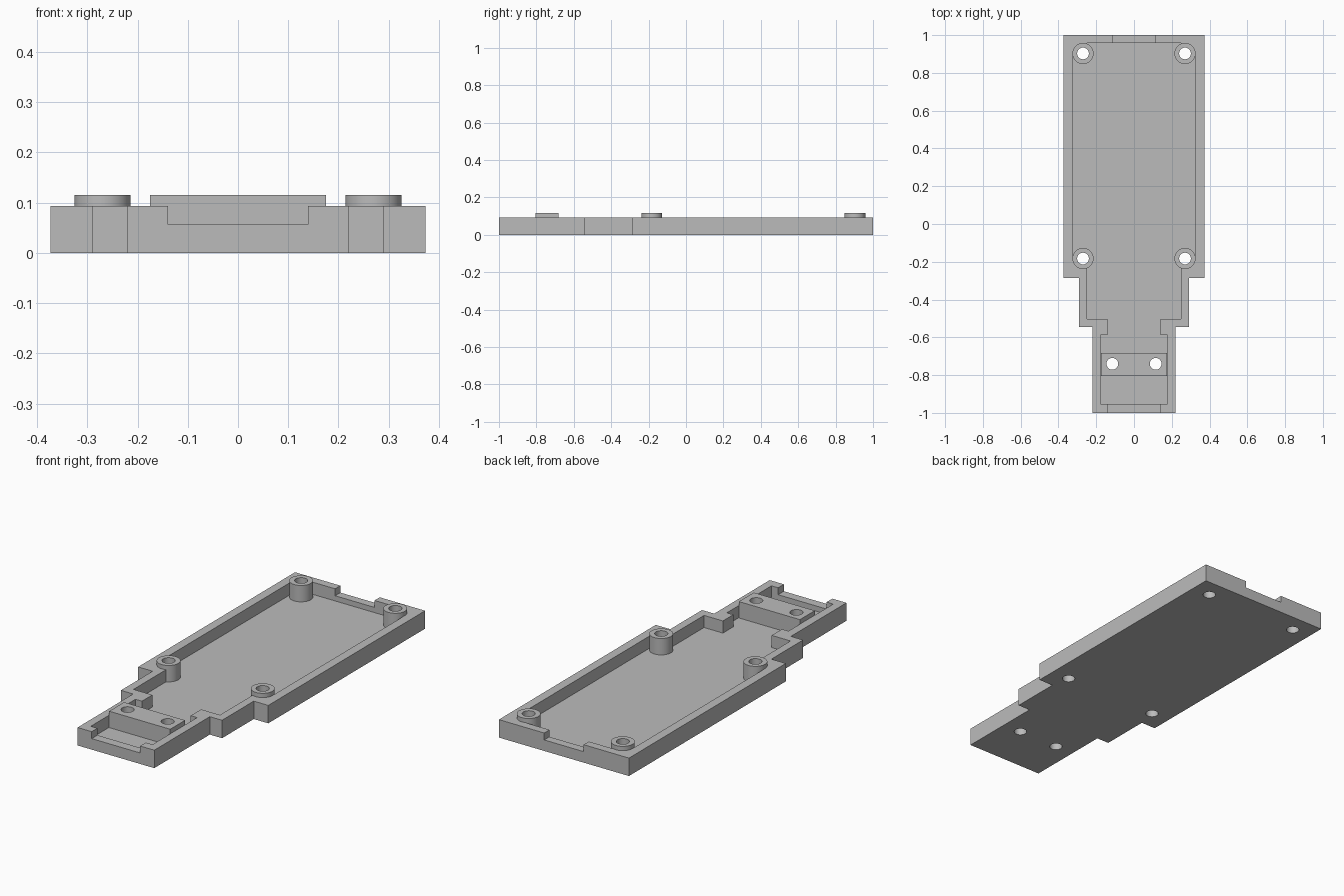
import bpy
import bmesh

cube = bpy.data.objects.get("Cube")
if cube:
    bpy.data.objects.remove(cube, do_unlink=True)

WALL_TOP, FLOOR, NOTCH, PART_TOP = 0.093, 0.03, 0.057, 0.115

grey = bpy.data.materials.new("plain grey")
grey.use_nodes = True
grey.diffuse_color = (0.5, 0.5, 0.5, 1)
bsdf = next(n for n in grey.node_tree.nodes if n.type == 'BSDF_PRINCIPLED')
bsdf.inputs["Base Color"].default_value = (0.5, 0.5, 0.5, 1)


def finish(name, bm):
    bmesh.ops.recalc_face_normals(bm, faces=bm.faces)
    mesh = bpy.data.meshes.new(name)
    bm.to_mesh(mesh)
    bm.free()
    mesh.materials.append(grey)
    obj = bpy.data.objects.new(name, mesh)
    bpy.context.collection.objects.link(obj)
    return obj


def prism(name, half, z0, z1):
    """Extrude a half outline mirrored across x = 0."""
    outline = half + [(-x, y) for x, y in reversed(half)]
    bm = bmesh.new()
    face = bm.faces.new([bm.verts.new((x, y, z0)) for x, y in outline])
    ext = bmesh.ops.extrude_face_region(bm, geom=[face])
    verts = [v for v in ext["geom"] if isinstance(v, bmesh.types.BMVert)]
    bmesh.ops.translate(bm, verts=verts, vec=(0, 0, z1 - z0))
    return finish(name, bm)


def box(name, w, y0, y1, z0, z1):
    return prism(name, [(w, y0), (w, y1)], z0, z1)


def cylinder(name, x, y, r, z0, z1):
    bm = bmesh.new()
    bmesh.ops.create_cone(bm, cap_ends=True, segments=40, radius1=r, radius2=r,
                          depth=z1 - z0)
    bmesh.ops.translate(bm, verts=bm.verts, vec=(x, y, (z0 + z1) / 2))
    return finish(name, bm)


def boolean(obj, other, operation='DIFFERENCE'):
    other.hide_render = True
    mod = obj.modifiers.new("cut", 'BOOLEAN')
    mod.operation, mod.solver, mod.object = operation, 'EXACT', other
    bpy.context.view_layer.update()
    ev = obj.evaluated_get(bpy.context.evaluated_depsgraph_get())
    mesh = bpy.data.meshes.new_from_object(ev)
    obj.modifiers.clear()
    obj.data = mesh
    bpy.data.objects.remove(other, do_unlink=True)


# Stepped tray body
tray = prism("tray", [(0.22, -1), (0.22, -0.545), (0.29, -0.545),
                      (0.29, -0.285), (0.373, -0.285), (0.373, 1)], 0, WALL_TOP)

# Hollow interior, ending in a narrow neck and front pocket
boolean(tray, prism("cavity_cutter", [
    (0.177, -0.953), (0.177, -0.587), (0.14, -0.587), (0.14, -0.502),
    (0.248, -0.502), (0.248, -0.18), (0.326, -0.18), (0.326, 0.905),
    (0.248, 0.905), (0.248, 0.957)], FLOOR, 0.2))

# Cable notches through the front and back walls
boolean(tray, box("front_notch_cutter", 0.139, -1.1, -0.94, NOTCH, 0.2))
boolean(tray, box("back_notch_cutter", 0.113, 0.94, 1.1, NOTCH, 0.2))

# Raised block across the front pocket
block = box("clamp_block", 0.175, -0.805, -0.683, 0.01, PART_TOP)

# Screw posts and through holes
for side, sx in (("left", 1), ("right", -1)):
    for place, y in (("back", 0.903), ("middle", -0.183)):
        post = cylinder(f"{place}_{side}_post", sx * 0.27, y, 0.056, 0.01, PART_TOP)
        for part in (tray, post):
            boolean(part, cylinder("hole_cutter", sx * 0.27, y, 0.031, -0.1, 0.3))
    for part in (tray, block):
        boolean(part, cylinder("hole_cutter", sx * 0.115, -0.74, 0.031, -0.1, 0.3))

# Smooth round walls, keep edges sharp
bpy.ops.object.select_all(action='DESELECT')
for obj in bpy.context.collection.objects:
    if obj.name in ("tray", "clamp_block") or obj.name.endswith("_post"):
        obj.select_set(True)
bpy.context.view_layer.objects.active = tray
bpy.ops.object.shade_smooth_by_angle()
